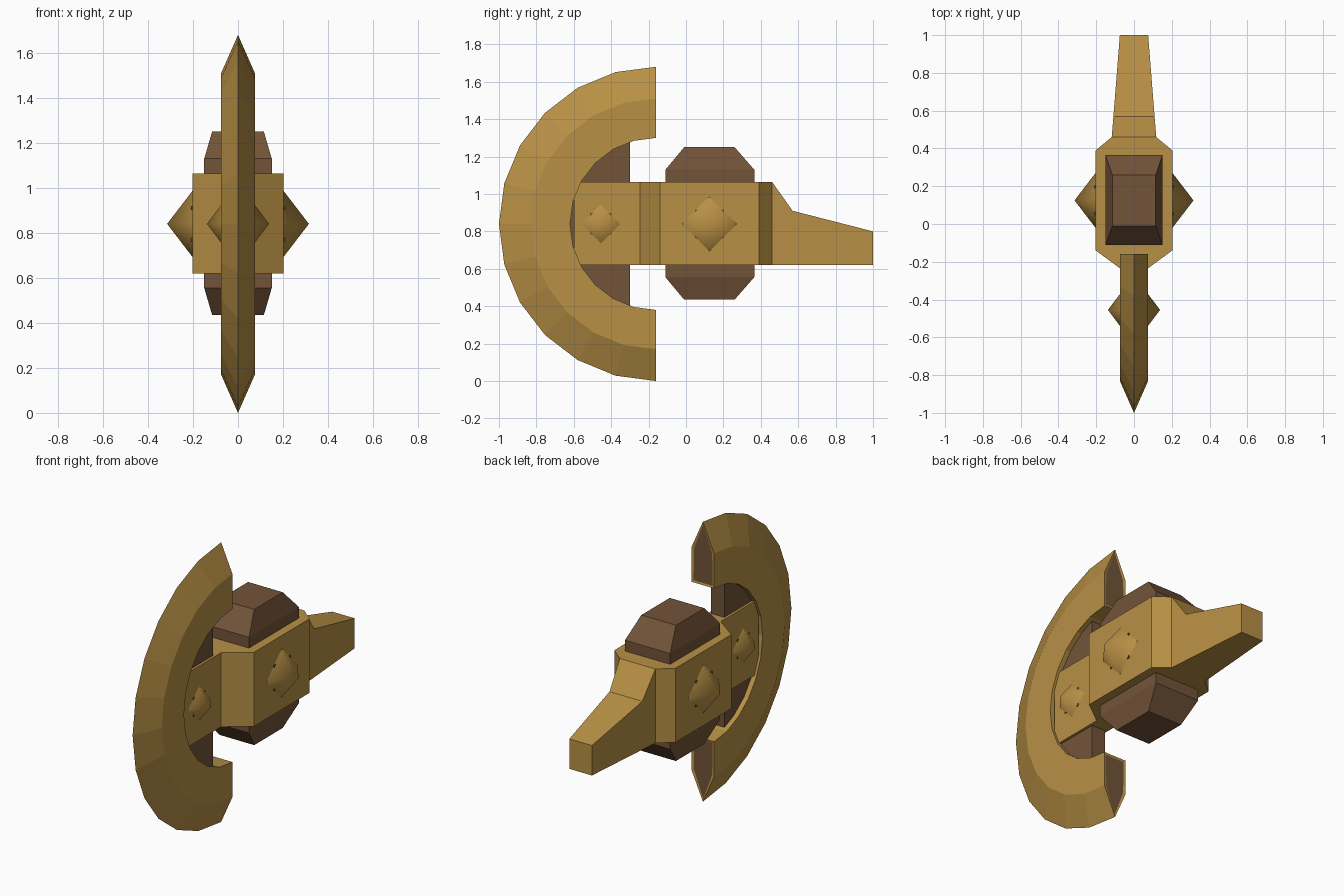
import bpy, bmesh, math

if "Cube" in bpy.data.objects:
    bpy.data.objects.remove(bpy.data.objects["Cube"])

CY, CZ = -0.16, 0.84  # centre of the curved blade


def material(name, rgb):
    m = bpy.data.materials.new(name)
    m.diffuse_color = (*rgb, 1)
    m.use_nodes = True
    m.node_tree.nodes["Principled BSDF"].inputs["Base Color"].default_value = m.diffuse_color
    return m


GOLD = material("old gold", (0.48, 0.28, 0.06))
BROWN = material("dark brown", (0.17, 0.088, 0.041))


def finish(bm, name, *mats):
    bmesh.ops.recalc_face_normals(bm, faces=bm.faces)
    me = bpy.data.meshes.new(name)
    bm.to_mesh(me)
    bm.free()
    for m in mats:
        me.materials.append(m)
    ob = bpy.data.objects.new(name, me)
    bpy.context.collection.objects.link(ob)
    return ob


def loft(name, rings, mat):
    """Skin a list of equal-length point rings and cap both ends."""
    bm = bmesh.new()
    vs = [[bm.verts.new(p) for p in r] for r in rings]
    n = len(rings[0])
    for a, b in zip(vs, vs[1:]):
        for i in range(n):
            j = (i + 1) % n
            bm.faces.new((a[i], a[j], b[j], b[i]))
    bm.faces.new(vs[0])
    bm.faces.new(vs[-1])
    return bm if mat is None else finish(bm, name, mat)


def rect_y(y, hx, z0, z1):
    return [(-hx, y, z0), (hx, y, z0), (hx, y, z1), (-hx, y, z1)]


def rect_z(z, hx, y0, y1):
    return [(-hx, y0, z), (hx, y0, z), (hx, y1, z), (-hx, y1, z)]


def arc(r, a):
    return CY - r * math.sin(a), CZ + r * math.cos(a)


# Crescent blade: bevelled section swept through a half circle
section = [(-0.075, 0.46), (0.075, 0.46), (0.075, 0.67), (0, 0.84), (-0.075, 0.67)]
rings = [[(x, *arc(r, math.radians(15 * k))) for x, r in section] for k in range(13)]
bm = loft("", rings, None)
bmesh.ops.recalc_face_normals(bm, faces=bm.faces)
ends = [f for f in bm.faces if f.normal.y > 0.99 and len(f.verts) == 5]
bmesh.ops.inset_individual(bm, faces=ends, thickness=0.016, depth=-0.003)
for f in ends:
    f.material_index = 1
finish(bm, "crescent_blade", GOLD, BROWN)

# Brown web filling the inside of the crescent up to a straight back edge
a0 = math.asin(0.14 / 0.47)
pts = [arc(0.47, a0 + (math.pi - 2 * a0) * k / 12) for k in range(13)]
loft("blade_web", [[(x, y, z) for y, z in pts] for x in (-0.045, 0.045)], BROWN)

# Gold body: neck, wide socket and tapering rear spike
loft("body", [rect_y(*s) for s in (
    (-0.60, 0.06, 0.62, 1.065), (-0.245, 0.06, 0.62, 1.065),
    (-0.14, 0.203, 0.62, 1.065), (0.39, 0.203, 0.62, 1.065),
    (0.46, 0.118, 0.62, 1.065), (0.57, 0.109, 0.62, 0.91),
    (1.0, 0.075, 0.62, 0.80))], GOLD)

# Brown shaft block with chamfered top and bottom
loft("shaft_block", [rect_z(*s) for s in (
    (0.435, 0.115, -0.01, 0.26), (0.555, 0.15, -0.11, 0.365),
    (1.13, 0.15, -0.11, 0.365), (1.25, 0.115, -0.01, 0.26))], BROWN)

# Pyramid studs on both sides, each on a small square brown seat
for label, y, r, base, tip in (("large", 0.125, 0.15, 0.20, 0.315),
                               ("small", -0.455, 0.11, 0.055, 0.138)):
    for side, s in (("right", 1), ("left", -1)):
        bm = bmesh.new()
        corners = [bm.verts.new((s * base, y + r * math.cos(k * math.pi / 2),
                                 CZ + r * math.sin(k * math.pi / 2))) for k in range(4)]
        apex = bm.verts.new((s * tip, y, CZ))
        bm.faces.new(corners)
        for k in range(4):
            f = bm.faces.new((corners[k], corners[(k + 1) % 4], apex))
            f.smooth = True
        finish(bm, f"{label}_stud_{side}", GOLD)
        h = r * 0.52
        loft(f"{label}_stud_seat_{side}", [
            [(s * x, y - h, CZ - h), (s * x, y + h, CZ - h),
             (s * x, y + h, CZ + h), (s * x, y - h, CZ + h)]
            for x in (base - 0.005, base + 0.009)], BROWN)
